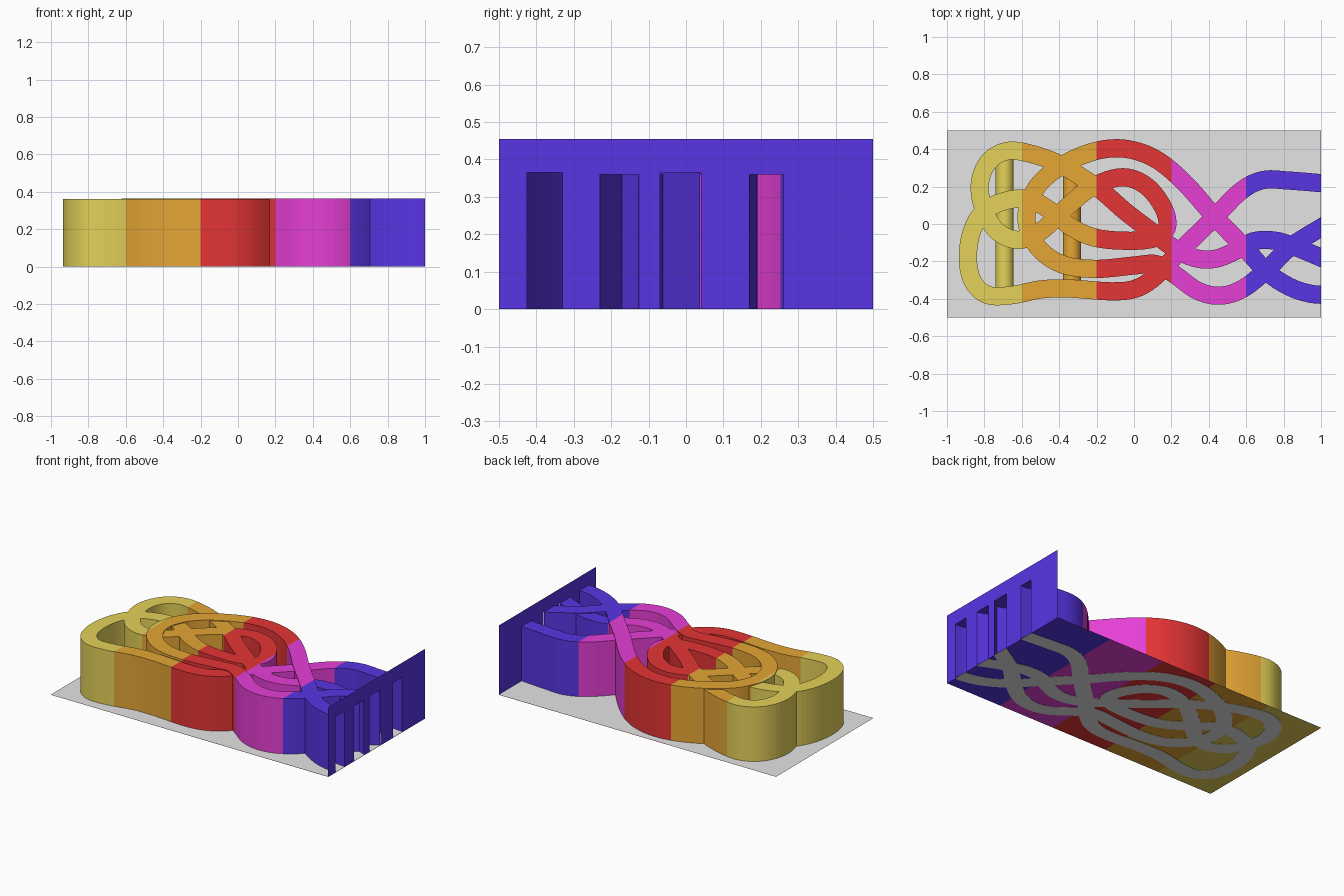
import bpy, bmesh
from mathutils import Vector

if "Cube" in bpy.data.objects:
    bpy.data.objects.remove(bpy.data.objects["Cube"])

HALF = 0.0485                      # half width of a channel
CUTS = [-0.6, -0.2, 0.2, 0.6]      # colour band borders along x


def material(name, rgb):
    m = bpy.data.materials.new(name)
    m.diffuse_color = (*rgb, 1)
    m.use_nodes = True
    m.node_tree.nodes["Principled BSDF"].inputs["Base Color"].default_value = m.diffuse_color
    return m


BANDS = [material("yellow", (0.78, 0.64, 0.10)),
         material("orange", (0.78, 0.38, 0.036)),
         material("red", (0.78, 0.035, 0.035)),
         material("magenta", (0.79, 0.05, 0.67)),
         material("blue", (0.10, 0.035, 0.78))]
GREY = material("grey", (0.78, 0.78, 0.78))


def finish(name, bm, grey=False):
    """Turn a bmesh into an object, coloured grey or by its x band."""
    if not grey:
        for x in CUTS:
            bmesh.ops.bisect_plane(bm, geom=bm.verts[:] + bm.edges[:] + bm.faces[:],
                                   plane_co=(x, 0, 0), plane_no=(1, 0, 0))
        for f in bm.faces:
            f.material_index = sum(f.calc_center_median().x > x for x in CUTS)
    me = bpy.data.meshes.new(name)
    bm.to_mesh(me)
    bm.free()
    for m in ([GREY] if grey else BANDS):
        me.materials.append(m)
    ob = bpy.data.objects.new(name, me)
    bpy.context.collection.objects.link(ob)
    return ob


def smooth_path(pts, steps=6):
    """Catmull-Rom curve through the points."""
    p = [Vector(q) for q in pts]
    p = [2 * p[0] - p[1]] + p + [2 * p[-1] - p[-2]]
    out = []
    for a, b, c, d in zip(p, p[1:], p[2:], p[3:]):
        for k in range(steps):
            t = k / steps
            out.append(0.5 * (2 * b + (c - a) * t + (2 * a - 5 * b + 4 * c - d) * t * t
                              + (3 * b - a - 3 * c + d) * t ** 3))
    return out + [p[-2]]


def sweep(path, profile):
    """Sweep an open (side, z) profile along a flat path, trimmed at x = 1."""
    bm = bmesh.new()
    rows = []
    for i, q in enumerate(path):
        t = (path[min(i + 1, len(path) - 1)] - path[max(i - 1, 0)]).normalized()
        n = Vector((-t.y, t.x))
        rows.append([bm.verts.new((q.x + n.x * s, q.y + n.y * s, z)) for s, z in profile])
    for r, s in zip(rows, rows[1:]):
        for j in range(len(profile) - 1):
            bm.faces.new((r[j], s[j], s[j + 1], r[j + 1]))
    bmesh.ops.bisect_plane(bm, geom=bm.verts[:] + bm.edges[:] + bm.faces[:],
                           plane_co=(1, 0, 0), plane_no=(1, 0, 0), clear_outer=True)
    return bm


def channel(name, pts, height):
    path = smooth_path(pts)
    walls = [(HALF, 0), (HALF, height), (-HALF, height), (-HALF, 0)]
    finish(name, sweep(path, walls))
    finish(name + "_floor", sweep(path, [(-HALF, 0), (HALF, 0)]), grey=True)


# inner looped channel
channel("inner_channel", [
    (1.04, -0.38), (0.94, -0.372), (0.83, -0.335), (0.71, -0.255), (0.58, -0.115),
    (0.43, 0.04), (0.28, 0.21), (0.15, 0.325), (0.03, 0.385), (-0.1, 0.405),
    (-0.24, 0.38), (-0.39, 0.31), (-0.51, 0.21), (-0.57, 0.08), (-0.562, -0.04),
    (-0.49, -0.15), (-0.37, -0.22), (-0.2, -0.24), (0.0, -0.222), (0.12, -0.215),
    (0.22, -0.272), (0.34, -0.357), (0.46, -0.383), (0.58, -0.347), (0.71, -0.245),
    (0.84, -0.12), (1.04, 0.005)], 0.365)

# outer channel with two lobes and an inner oval
channel("outer_channel", [
    (1.04, -0.197), (0.88, -0.13), (0.76, -0.09), (0.64, -0.092), (0.54, -0.145),
    (0.44, -0.185), (0.34, -0.185), (0.23, -0.14), (0.1, -0.045), (-0.05, 0.07),
    (-0.19, 0.19), (-0.39, 0.315), (-0.55, 0.375), (-0.68, 0.39), (-0.78, 0.33),
    (-0.825, 0.21), (-0.80, 0.07), (-0.73, -0.04), (-0.62, -0.085), (-0.5, -0.04),
    (-0.36, 0.09), (-0.22, 0.2), (-0.06, 0.25), (0.07, 0.2), (0.16, 0.08),
    (0.175, -0.02), (0.11, -0.075), (-0.02, -0.09), (-0.2, -0.075), (-0.33, -0.02),
    (-0.46, 0.08), (-0.57, 0.135), (-0.7, 0.12), (-0.81, 0.06), (-0.87, -0.05),
    (-0.888, -0.19), (-0.86, -0.31), (-0.78, -0.38), (-0.65, -0.38), (-0.5, -0.35),
    (-0.35, -0.345), (-0.12, -0.36), (0.01, -0.345), (0.115, -0.28), (0.24, -0.15),
    (0.43, 0.035), (0.57, 0.175), (0.69, 0.235), (0.83, 0.232), (1.04, 0.215)], 0.36)


# ground sheets: banded underside, grey upper side
def sheet(name, z, grey):
    bm = bmesh.new()
    bm.faces.new([bm.verts.new((x, y, z)) for x, y in
                  ((-1, -0.5), (1, -0.5), (1, 0.5), (-1, 0.5))])
    finish(name, bm, grey)


sheet("ground_underside", 0.002, False)
sheet("ground_top", 0.004, True)

# end wall with a slot for each channel mouth
bm = bmesh.new()


def panel(y0, y1, z0, z1):
    bm.faces.new([bm.verts.new((1, y, z)) for y, z in
                  ((y0, z0), (y1, z0), (y1, z1), (y0, z1))])


edge = -0.5
for y0, y1, top in ((-0.425, -0.33, 0.365), (-0.23, -0.125, 0.36),
                    (-0.07, 0.04, 0.365), (0.17, 0.26, 0.36)):
    panel(edge, y0, 0, 0.455)
    panel(y0, y1, top, 0.455)
    edge = y1
panel(edge, 0.5, 0, 0.455)
finish("end_wall", bm)

# cross rods bridging the lobes
for name, x, y0, y1 in (("left_rod", -0.692, -0.35, 0.36),
                        ("right_rod", -0.332, -0.34, 0.34)):
    bpy.ops.mesh.primitive_cylinder_add(vertices=32, radius=0.048, depth=y1 - y0,
                                        location=(x, (y0 + y1) / 2, 0.18),
                                        rotation=(1.5708, 0, 0))
    rod = bpy.context.object
    rod.name = name
    rod.data.materials.append(BANDS[0 if x < -0.6 else 1])
    bpy.ops.object.shade_smooth_by_angle()
